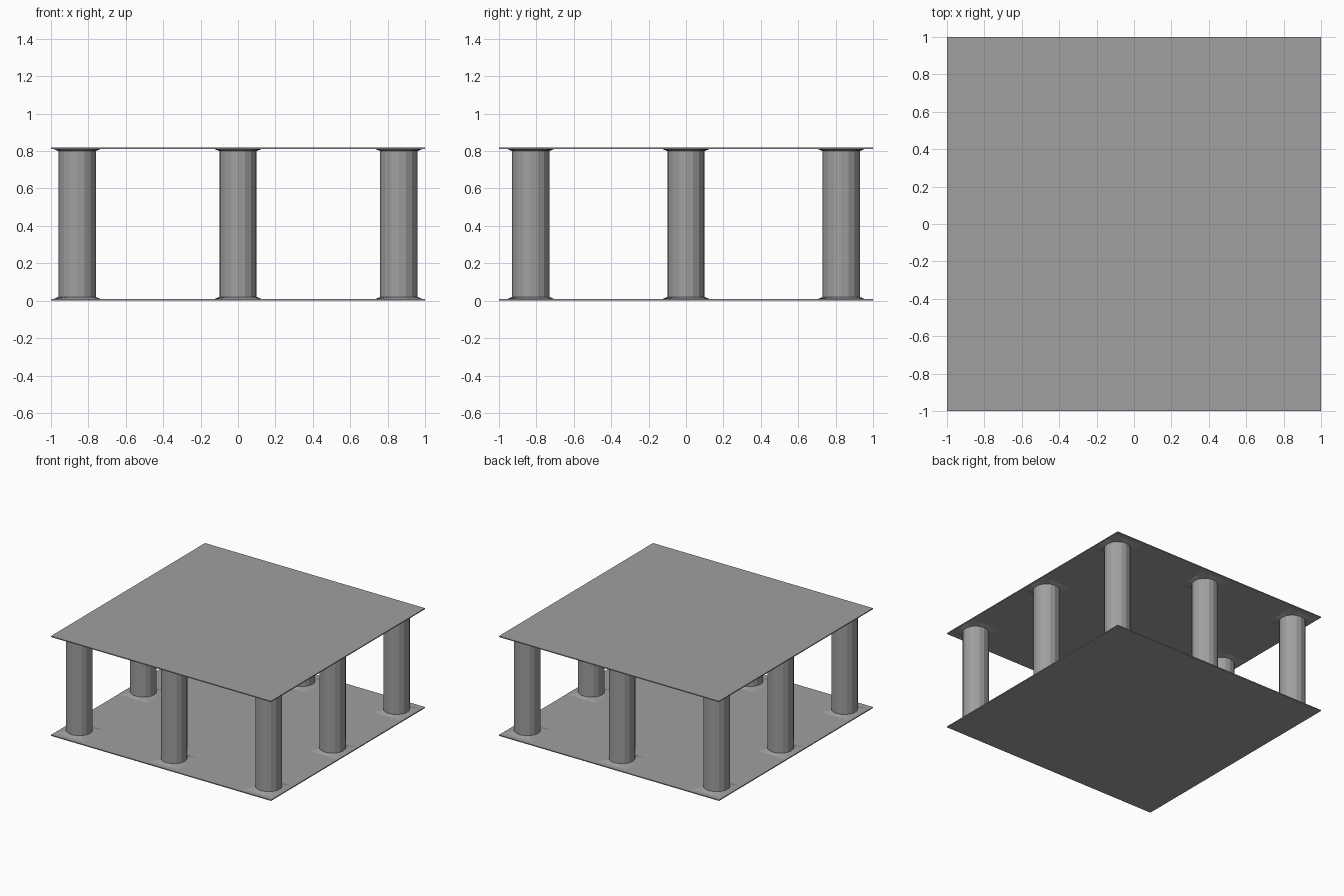
import bpy, bmesh
from math import cos, sin, pi

if "Cube" in bpy.data.objects:
    bpy.data.objects.remove(bpy.data.objects["Cube"])

H = 0.82        # overall height
T = 0.008       # sheet thickness
R = 0.10        # pillar radius
FLARE = 0.13    # half width of the square foot
SIDES = 16

# Dark grey plastic
grey = bpy.data.materials.new("dark_grey")
grey.diffuse_color = (0.35, 0.35, 0.35, 1)
grey.use_nodes = True
grey.node_tree.nodes["Principled BSDF"].inputs["Base Color"].default_value = grey.diffuse_color


def finish(bm, name):
    bmesh.ops.recalc_face_normals(bm, faces=bm.faces)
    me = bpy.data.meshes.new(name)
    bm.to_mesh(me)
    bm.free()
    me.materials.append(grey)
    ob = bpy.data.objects.new(name, me)
    bpy.context.collection.objects.link(ob)
    return ob


def sheet(name, z):
    bm = bmesh.new()
    bmesh.ops.create_cube(bm, size=1)
    for v in bm.verts:
        v.co = (v.co.x * 2, v.co.y * 2, z + v.co.z * T)
    finish(bm, name)


def ring(bm, x, y, z, square):
    verts = []
    for i in range(SIDES):
        a = 2 * pi * i / SIDES
        c, s = cos(a), sin(a)
        r = FLARE / max(abs(c), abs(s)) if square else R
        verts.append(bm.verts.new((x + r * c, y + r * s, z)))
    return verts


def pillar(name, x, y):
    # square foot tapering into a round post, mirrored at the top
    bm = bmesh.new()
    levels = [(T * 0.9, True), (0.02, False), (H - 0.02, False), (H - T * 0.9, True)]
    rings = [ring(bm, x, y, z, sq) for z, sq in levels]
    for a, b in zip(rings, rings[1:]):
        for i in range(SIDES):
            j = (i + 1) % SIDES
            bm.faces.new((a[i], a[j], b[j], b[i]))
    bm.faces.new(rings[0])
    bm.faces.new(rings[-1])
    finish(bm, name)


# Deck sheets
sheet("bottom_sheet", T / 2)
sheet("top_sheet", H - T / 2)

# Eight pillars around the edge, open centre
for nx, x in (("left", -0.86), ("middle", 0), ("right", 0.86)):
    for ny, y in (("front", -0.83), ("centre", 0), ("back", 0.83)):
        if x or y:
            pillar(f"{ny}_{nx}_pillar", x, y)
